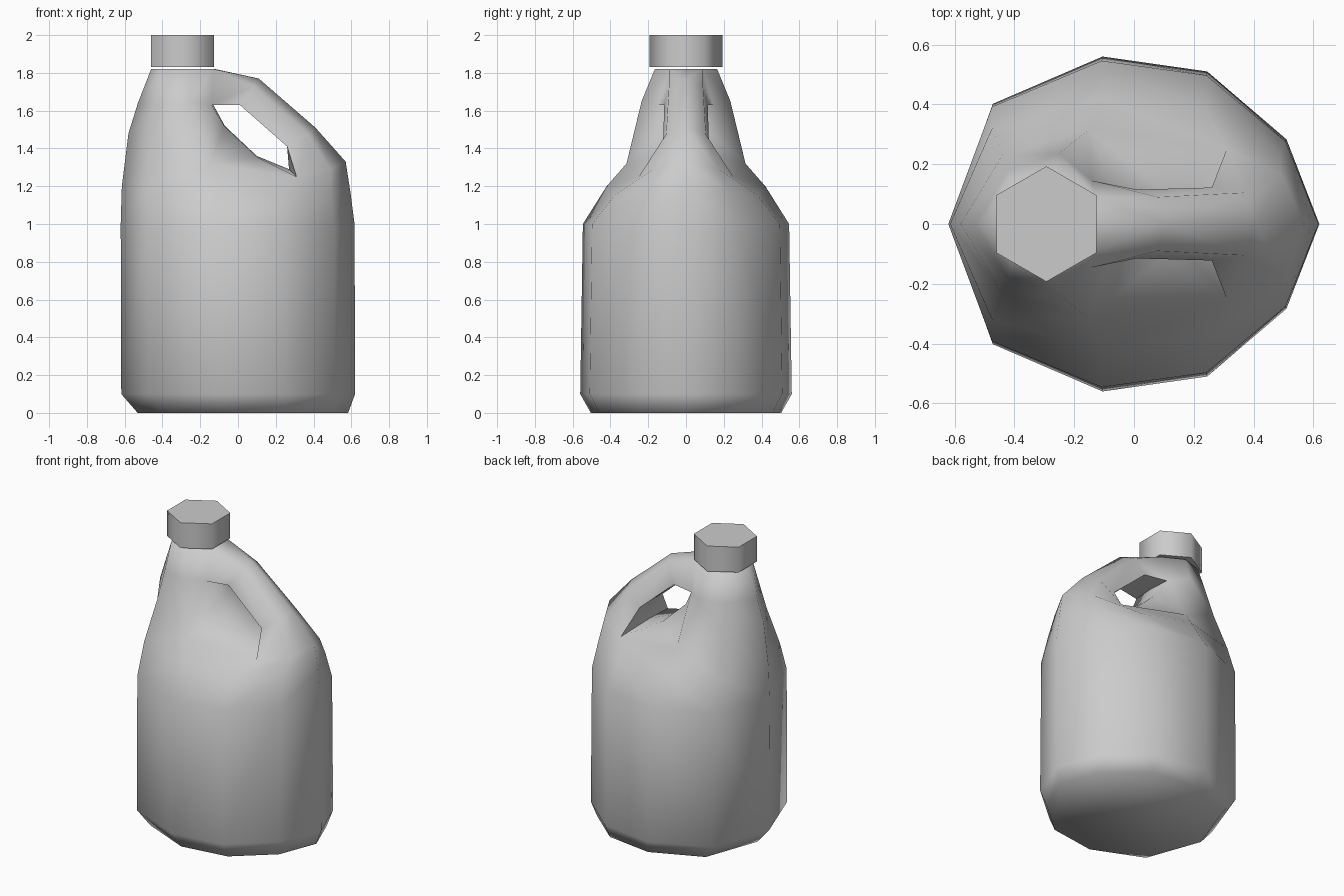
import bpy, bmesh, math

if "Cube" in bpy.data.objects:
    bpy.data.objects.remove(bpy.data.objects["Cube"])

# Half outline of the body, from the front-left tip round to the handle side
OUTLINE = [(-.618, 0), (-.472, .402), (-.105, .56), (.245, .51), (.51, .283), (.62, 0)]
P = {}
for name, z, sx, sy, dx in [('f', 0, .90, .90, .025), ('g', .1, 1, 1, 0), ('a', 1.0, 1, .975, -.003)]:
    for k, (x, y) in enumerate(OUTLINE):
        P[f'{name}{k}'] = (x * sx + dx, y * sy, z)

P.update({
    # shoulder ring
    'b0': (-.615, 0, 1.2), 'b1': (-.475, .32, 1.2), 'b2': (-.1, .42, 1.2),
    'b3': (.24, .38, 1.15), 'b4': (.49, .23, 1.17), 'b5': (.595, 0, 1.17),
    # neck rings
    'c0': (-.58, 0, 1.48), 'c1': (-.44, .23, 1.46), 'c2': (-.15, .315, 1.32),
    'd0': (-.53, 0, 1.64), 'd1': (-.42, .18, 1.64), 'd2': (-.25, .235, 1.65),
    'e0': (-.46, 0, 1.82), 'e1': (-.41, .12, 1.82), 'e2': (-.27, .165, 1.82),
    'e3': (-.13, .09, 1.82), 'e4': (-.12, 0, 1.82),
    # handle: outer ridge, sides, inner edge, inner centre
    'o1': (.11, 0, 1.77), 'o2': (.41, 0, 1.51), 'o3': (.57, 0, 1.33),
    's1': (.08, .09, 1.73), 's2': (.37, .105, 1.475), 's3': (.49, .17, 1.29),
    'i0': (-.14, .145, 1.63), 'i1': (.01, .115, 1.63), 'i2': (.26, .122, 1.41), 'i3': (.31, .25, 1.25),
    'n1': (.02, 0, 1.63), 'n2': (.26, 0, 1.41),
    # saddle under the handle opening
    'm0': (-.13, 0, 1.63), 'm1': (-.07, 0, 1.52), 'm2': (.10, 0, 1.36), 'm3': (.27, 0, 1.29),
    'p1': (-.07, .1, 1.515), 'p2': (.10, .11, 1.355),
})


def strips(lo, hi, n):
    return [(f'{lo}{k}', f'{lo}{k+1}', f'{hi}{k+1}', f'{hi}{k}') for k in range(n)]


faces = strips('f', 'g', 5) + strips('g', 'a', 5) + strips('a', 'b', 5)
faces += strips('b', 'c', 2) + strips('c', 'd', 2) + strips('d', 'e', 2)
faces += [t.split() for t in (
    'c2 p1 i0 d2', 'i0 p1 m1 m0', 'p1 p2 m2 m1', 'c2 i3 p2 p1', 'i3 m3 m2 p2', 'b2 b3 i3 c2',
    'd2 i0 e3 e2', 'i0 i1 s1 e3', 'e3 s1 o1 e4', 's1 i1 i2 s2', 'o1 s1 s2 o2',
    's2 i2 i3 s3', 'o2 s2 s3 o3', 'o3 s3 b4 b5', 's3 i3 b3 b4',
    'i0 m0 n1 i1', 'i1 n1 n2 i2', 'i2 n2 m3 i3')]


def finish(bm, name, angle):
    bmesh.ops.recalc_face_normals(bm, faces=bm.faces[:])
    me = bpy.data.meshes.new(name)
    bm.to_mesh(me)
    bm.free()
    ob = bpy.data.objects.new(name, me)
    bpy.context.collection.objects.link(ob)
    bpy.ops.object.select_all(action='DESELECT')
    ob.select_set(True)
    bpy.context.view_layer.objects.active = ob
    bpy.ops.object.shade_smooth_by_angle(angle=math.radians(angle))
    return ob


# Jug body with integral handle, both mirrored halves sharing the centre line
bm = bmesh.new()
V = {}


def vert(name, side):
    x, y, z = P[name]
    key = (name, side if y else 0)
    if key not in V:
        V[key] = bm.verts.new((x, y * side, z))
    return V[key]


for side in (1, -1):
    for f in faces:
        bm.faces.new([vert(n, side) for n in f])
for ring, n in (('f', 6), ('e', 5)):
    loop = [vert(f'{ring}{k}', 1) for k in range(n)]
    loop += [vert(f'{ring}{k}', -1) for k in range(n - 2, 0, -1)]
    bm.faces.new(loop)
finish(bm, 'jug_body', 80)

# Six-sided cap
bm = bmesh.new()
bmesh.ops.create_cone(bm, cap_ends=True, cap_tris=True, segments=6, radius1=.193, radius2=.193, depth=.17)
for v in bm.verts:
    a = math.atan2(v.co.y, v.co.x)
    r = math.hypot(v.co.x, v.co.y)
    # turn so that points face front and back
    a = round(a / (math.pi / 3) - .5) * math.pi / 3 + math.pi / 6 if abs((a / (math.pi / 3)) % 1 - .5) < .1 else a + math.pi / 6
    v.co.x, v.co.y = r * math.cos(a), r * math.sin(a)
    v.co.x -= .293
    v.co.z += 1.915
bmesh.ops.remove_doubles(bm, verts=bm.verts[:], dist=.0001)
finish(bm, 'cap', 65)
